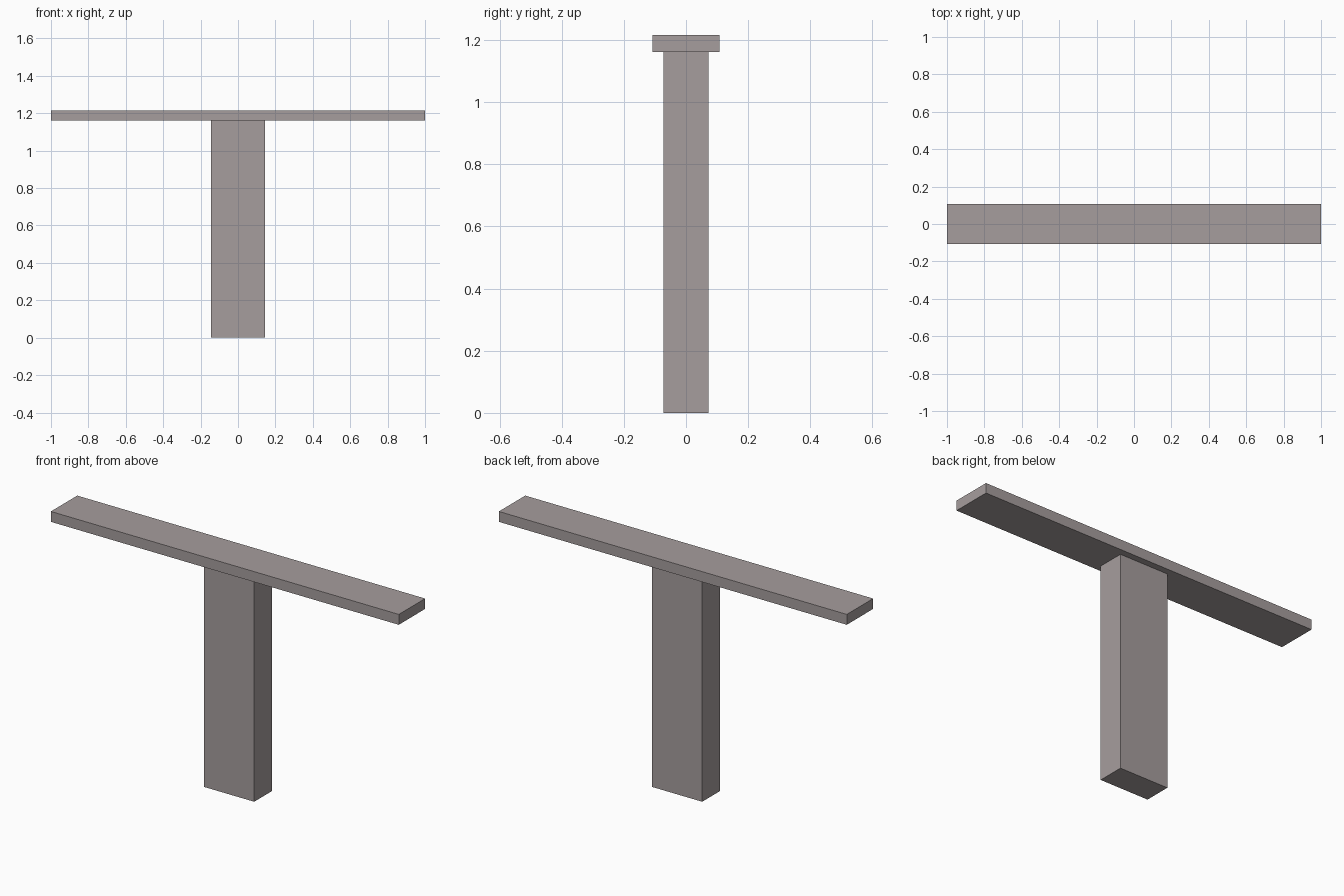
import bpy

if "Cube" in bpy.data.objects:
    bpy.data.objects.remove(bpy.data.objects["Cube"])

# Single warm grey material
grey = bpy.data.materials.new("warm_grey")
grey.diffuse_color = (0.38, 0.34, 0.34, 1.0)
grey.use_nodes = True
grey.node_tree.nodes["Principled BSDF"].inputs["Base Color"].default_value = grey.diffuse_color


def box(name, width, depth, z0, z1):
    """Box centred on x and y, spanning z0 to z1."""
    bpy.ops.mesh.primitive_cube_add(size=1, location=(0, 0, (z0 + z1) / 2))
    obj = bpy.context.object
    obj.name = name
    obj.scale = (width, depth, z1 - z0)
    bpy.ops.object.transform_apply(location=False, rotation=False, scale=True)
    obj.data.materials.append(grey)
    return obj


BEAM_BOTTOM, BEAM_TOP = 1.162, 1.216

# Upright post
box("post", 0.288, 0.145, 0.0, BEAM_BOTTOM)

# Long flat crossbeam resting on the post
box("crossbeam", 2.0, 0.216, BEAM_BOTTOM, BEAM_TOP)
